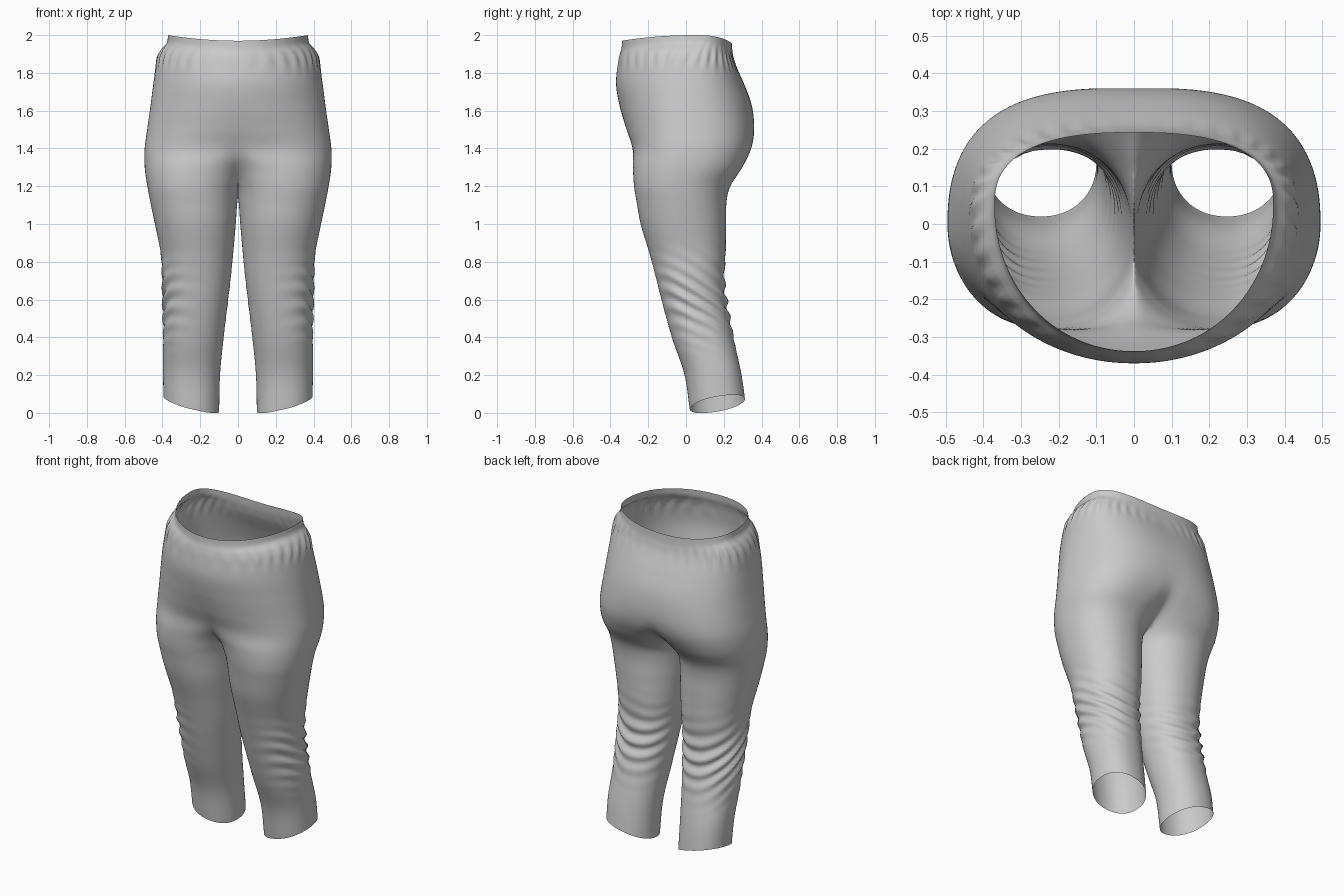
import bpy, bmesh, math
from mathutils import noise, Vector

if "Cube" in bpy.data.objects:
    bpy.data.objects.remove(bpy.data.objects["Cube"])

# Section table: z, outer x, inner x (negative = halves merge), front y, back y, widest y
ROWS = [
    (0.00, .395, .100, .020, .312, .165),
    (0.20, .397, .095, -.010, .287, .14),
    (0.40, .396, .076, -.075, .252, .09),
    (0.60, .395, .052, -.130, .214, .045),
    (0.72, .400, .038, -.160, .203, .02),
    (0.85, .410, .025, -.195, .210, .01),
    (1.00, .440, .012, -.240, .212, -.01),
    (1.12, .465, .003, -.262, .215, -.02),
    (1.20, .480, -.012, -.275, .235, -.02),
    (1.30, .494, -.080, -.281, .298, .0),
    (1.40, .494, -.240, -.283, .345, .0),
    (1.50, .481, -.390, -.315, .361, .0),
    (1.62, .464, -.464, -.350, .350, .0),
    (1.75, .447, -.447, -.370, .310, .01),
    (1.88, .426, -.426, -.360, .262, .03),
    (1.93, .402, -.402, -.350, .250, .04),
    (1.955, .378, -.378, -.342, .246, .05),
    (2.00, .370, -.370, -.338, .243, .05),
]
N_OUT, N_IN, LEVELS = 84, 28, 150


def smooth(v):
    v = min(1, max(0, v))
    return v * v * (3 - 2 * v)


def section(z):
    """Cubic interpolation of the table at height z."""
    i = next((k for k in range(len(ROWS) - 2) if z < ROWS[k + 1][0]), len(ROWS) - 2)
    p, q = ROWS[i], ROWS[i + 1]
    o, r = ROWS[max(i - 1, 0)], ROWS[min(i + 2, len(ROWS) - 1)]
    h = q[0] - p[0]
    u = (z - p[0]) / h
    out = []
    for k in range(1, 6):
        m0 = (q[k] - o[k]) / (q[0] - o[0]) * h
        m1 = (r[k] - p[k]) / (r[0] - p[0]) * h
        out.append((2*u**3 - 3*u*u + 1) * p[k] + (u**3 - 2*u*u + u) * m0
                   + (3*u*u - 2*u**3) * q[k] + (u**3 - u*u) * m1)
    return out


def folds(z, t, x, y):
    """Knee creases and gathers below the waistband."""
    c, s = math.cos(t), math.sin(t)
    n = noise.noise(Vector((x * 4, y * 4, z * 3)))
    knee = math.exp(-((z - .60) / .16) ** 2) * smooth(.55 + .35 * c + .4 * s)
    d = .010 * knee * math.sin(2 * math.pi * (z + .10 * s - .05 * c) / .085 + 2.5 * n)
    gather = math.exp(-((z - 1.88) / .05) ** 2) * smooth(.25 + .9 * abs(c))
    return d + .005 * gather * math.sin(34 * t + 5 * n)


def ring(z):
    """Closed section of the right half, clipped at the centre plane."""
    xo, xi, yf, yb, cy = section(z)
    cx, a = (xo + xi) / 2, (xo - xi) / 2
    nf = 2.15 - .1 * smooth((z - 1.4) / .4)
    nb = 2.2 + .35 * smooth((z - 1.2) / .3)
    limit = math.radians(150)

    def seam(n):
        if xi >= 0:
            return limit
        return min(limit, math.pi - math.acos(min(1, max(0, cx / a) ** (n / 2))))

    tf, tb = seam(nf), seam(nb)
    ts = [-tf + (tf + tb) * i / (N_OUT - 1) for i in range(N_OUT)]
    ts += [tb + (2 * math.pi - tf - tb) * (i + 1) / (N_IN + 1) for i in range(N_IN)]
    pts = []
    for i, t in enumerate(ts):
        c, s = math.cos(t), math.sin(t)
        n, b = (nb, yb - cy) if s > 0 else (nf, cy - yf)
        x = cx + a * math.copysign(abs(c) ** (2 / n), c)
        y = cy + b * math.copysign(abs(s) ** (2 / n), s)
        d = folds(z, t, x, y)
        x, y = x + d * c, y + d * s
        on_seam = i in (0, N_OUT - 1) and (tf if i == 0 else tb) < limit
        x = 0 if on_seam or x < .0005 else x
        # dipped waist edge and slanted hem
        side = min(1, abs(x) / .37) ** 2
        top = -(.045 if y > cy else .03) * (1 - side) * smooth((z - 1.6) / .4)
        hem = (.047 + .04 * c + .027 * s) * smooth((.4 - z) / .4)
        pts.append((x, y, z + top + hem))
    return pts


# Right half of the trousers as a loft
bm = bmesh.new()
rings = [[bm.verts.new(p) for p in ring(2 * k / LEVELS)] for k in range(LEVELS + 1)]
count = N_OUT + N_IN
for lo, hi in zip(rings, rings[1:]):
    for i in range(count):
        j = (i + 1) % count
        quad = (lo[i], lo[j], hi[j], hi[i])
        if any(v.co.x > 1e-5 for v in quad):
            bm.faces.new(quad)
bmesh.ops.delete(bm, geom=[v for v in bm.verts if not v.link_faces], context='VERTS')
# Mirror to the left half and weld the centre seam
geo = bmesh.ops.duplicate(bm, geom=bm.verts[:] + bm.edges[:] + bm.faces[:])["geom"]
for v in [g for g in geo if isinstance(g, bmesh.types.BMVert)]:
    v.co.x = -v.co.x
bmesh.ops.reverse_faces(bm, faces=[g for g in geo if isinstance(g, bmesh.types.BMFace)])
bmesh.ops.remove_doubles(bm, verts=[v for v in bm.verts if abs(v.co.x) < 1e-5], dist=1e-4)

# Soften the crotch and seat seam
near = [v for v in bm.verts if abs(v.co.x) < .07 and 1.12 < v.co.z < 1.6]
for _ in range(6):
    bmesh.ops.smooth_vert(bm, verts=near, factor=.5, use_axis_x=True, use_axis_y=True, use_axis_z=True)
for f in bm.faces:
    f.smooth = True
mesh = bpy.data.meshes.new("trousers")
bm.to_mesh(mesh)
bm.free()
obj = bpy.data.objects.new("trousers", mesh)
bpy.context.collection.objects.link(obj)
